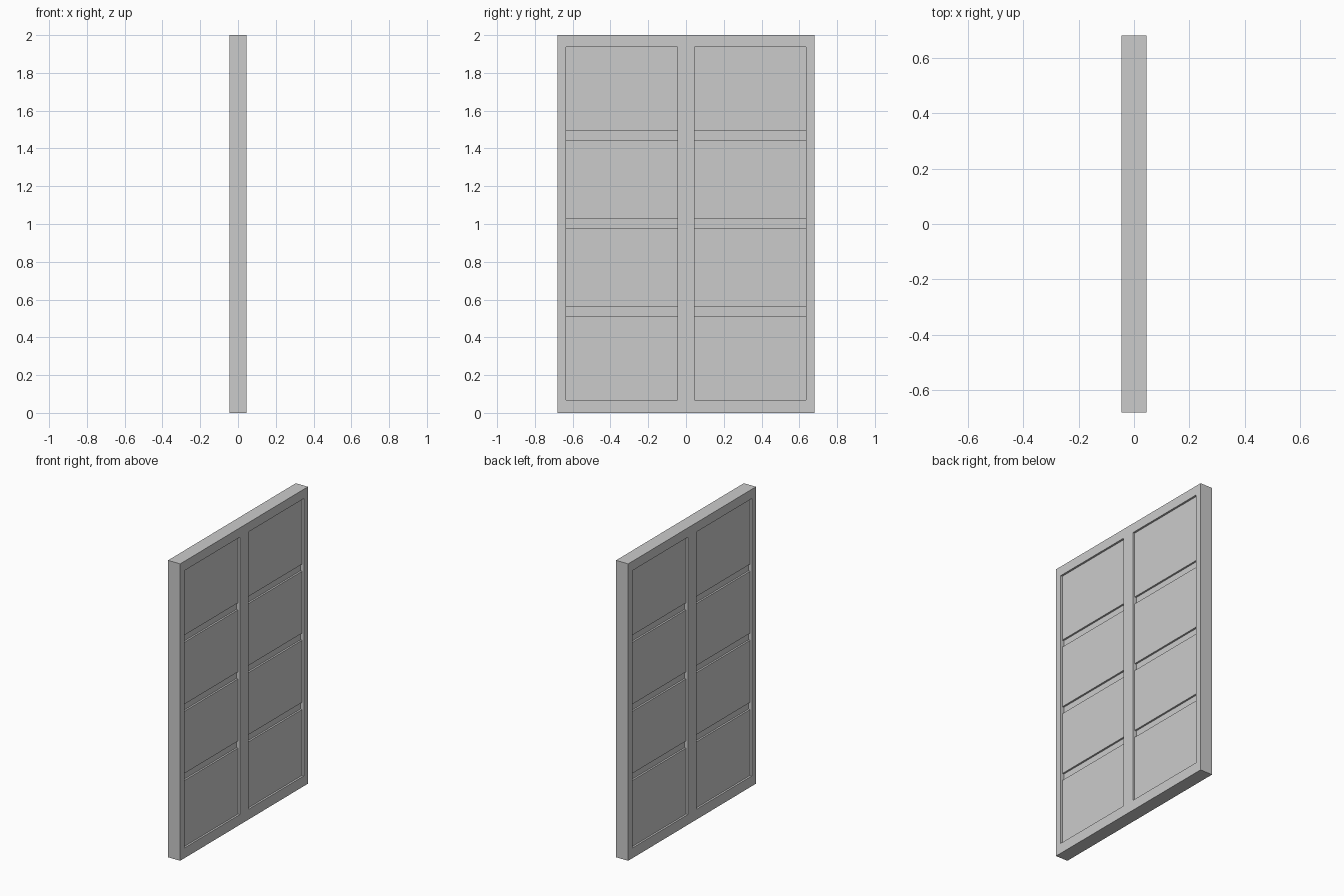
import bpy, bmesh

if "Cube" in bpy.data.objects:
    bpy.data.objects.remove(bpy.data.objects["Cube"])

HALF_T = 0.045            # half thickness of the frame
PANEL_T = 0.032           # half thickness of the panels
CORE_T = 0.020            # half thickness of the core seen in the grooves
Y_OUT, Y_IN0, Y_IN1 = 0.68, 0.045, 0.636
Z_TOP, Z_IN0, Z_IN1 = 2.0, 0.069, 1.937
PANELS = [(Z_IN0, 0.513), (0.561, 0.979), (1.027, 1.444), (1.492, Z_IN1)]


def finish(name, bm):
    bmesh.ops.recalc_face_normals(bm, faces=bm.faces)
    mesh = bpy.data.meshes.new(name)
    bm.to_mesh(mesh)
    bm.free()
    obj = bpy.data.objects.new(name, mesh)
    bpy.context.collection.objects.link(obj)
    return obj


def box(name, half_x, y0, y1, z0, z1):
    bm = bmesh.new()
    bmesh.ops.create_cube(bm, size=1)
    bmesh.ops.scale(bm, vec=(2 * half_x, abs(y1 - y0), z1 - z0), verts=bm.verts)
    bmesh.ops.translate(bm, vec=(0, (y0 + y1) / 2, (z0 + z1) / 2), verts=bm.verts)
    return finish(name, bm)


def ring(name, half_x, outer, inner):
    """Rectangular frame; outer and inner are (y0, y1, z0, z1)."""
    bm = bmesh.new()
    loops = []
    for x, (y0, y1, z0, z1) in ((-half_x, outer), (half_x, outer),
                                (half_x, inner), (-half_x, inner)):
        loops.append([bm.verts.new((x, y, z)) for y, z in
                      ((y0, z0), (y1, z0), (y1, z1), (y0, z1))])
    for i in range(4):
        a, b = loops[i], loops[(i + 1) % 4]
        for k in range(4):
            n = (k + 1) % 4
            bm.faces.new((a[k], a[n], b[n], b[k]))
    return finish(name, bm)


for side, s in (("left", -1), ("right", 1)):
    # Outer frame of the door leaf
    ring(f"{side}_door_frame", HALF_T,
         (0, s * Y_OUT, 0, Z_TOP), (s * Y_IN0, s * Y_IN1, Z_IN0, Z_IN1))
    # Thin core at the bottom of the grooves
    box(f"{side}_door_core", CORE_T, s * Y_IN0, s * Y_IN1, Z_IN0, Z_IN1)
    # Four raised panels separated by grooves
    for i, (z0, z1) in enumerate(PANELS, 1):
        box(f"{side}_door_panel_{i}", PANEL_T, s * Y_IN0, s * Y_IN1, z0, z1)
